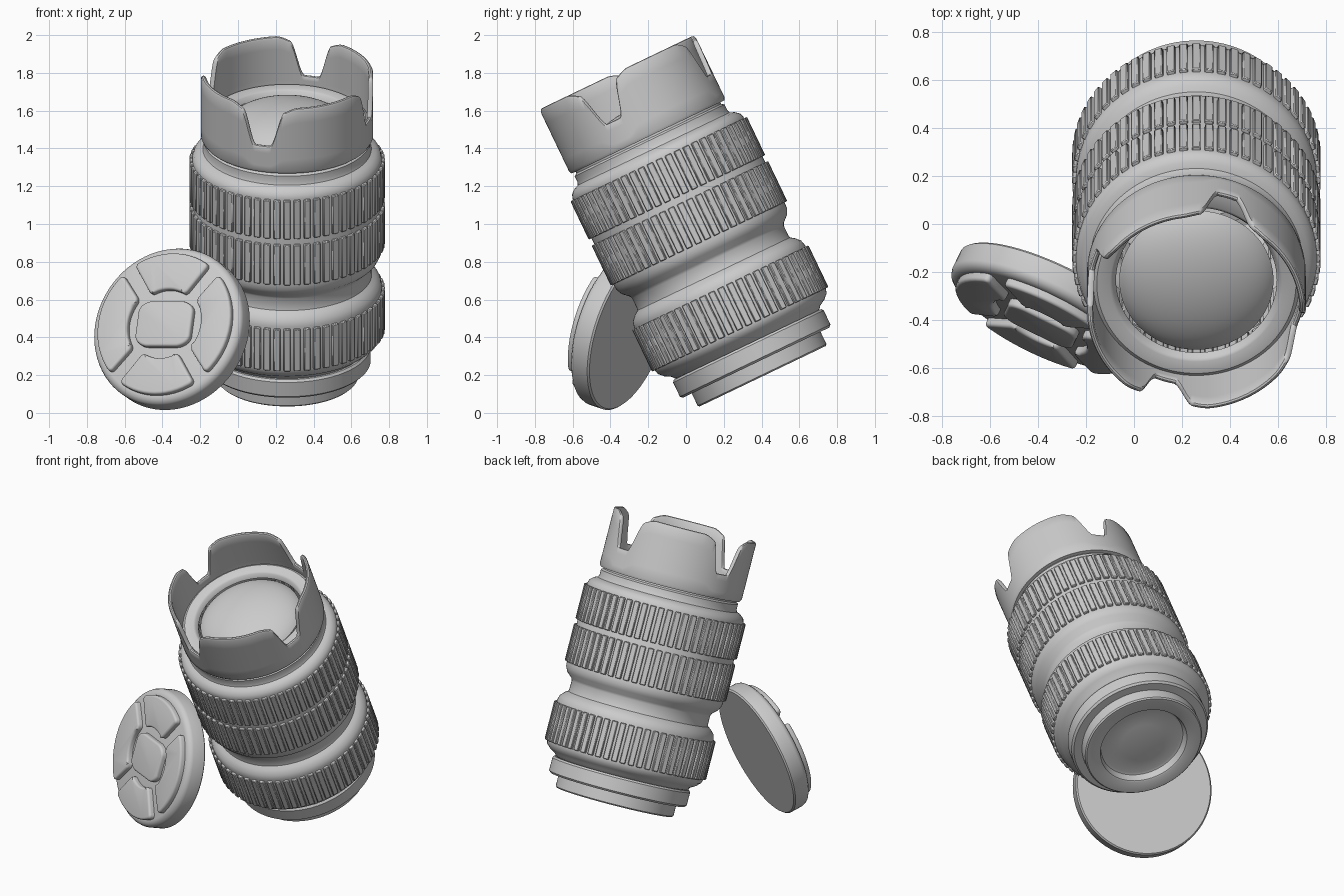
import bpy, bmesh, math
from mathutils import Matrix, Vector

cube = bpy.data.objects.get("Cube")
if cube:
    bpy.data.objects.remove(cube, do_unlink=True)

grey = bpy.data.materials.new("plain_grey")
grey.use_nodes = True
COLOUR = (0.6, 0.6, 0.6, 1)
grey.diffuse_color = COLOUR
grey.node_tree.nodes["Principled BSDF"].inputs["Base Color"].default_value = COLOUR

# Placement frames: the leaning lens, and the cap propped against it
lens_frame = Matrix.Translation((0.26, 0.406, 0.194)) @ Matrix.Rotation(math.radians(25.6), 4, 'X')
cap_z = Vector((-0.42, -0.86, 0.29)).normalized()
cap_x = Vector((0, 0, 1)).cross(cap_z).normalized()
cap_y = cap_z.cross(cap_x)
cap_frame = Matrix.Translation((-0.355, -0.35, 0.447)) @ Matrix((cap_x, cap_y, cap_z)).transposed().to_4x4()


def finish(name, bm, frame, angle=35):
    bmesh.ops.recalc_face_normals(bm, faces=bm.faces)
    mesh = bpy.data.meshes.new(name)
    bm.to_mesh(mesh)
    bm.free()
    mesh.shade_smooth()
    mesh.set_sharp_from_angle(angle=math.radians(angle))
    mesh.materials.append(grey)
    obj = bpy.data.objects.new(name, mesh)
    bpy.context.collection.objects.link(obj)
    obj.matrix_world = frame
    return obj


def revolve(name, profile, frame, segments=128, closed=False):
    """Turn a profile about z; profile is a list of (radius, height) or a function of the angle."""
    bm = bmesh.new()
    columns = []
    for i in range(segments):
        t = math.tau * i / segments
        points = profile(t) if callable(profile) else profile
        columns.append([bm.verts.new((r * math.cos(t), r * math.sin(t), h)) for r, h in points])
    count = len(columns[0])
    for i in range(segments):
        a, b = columns[i], columns[(i + 1) % segments]
        for j in range(count if closed else count - 1):
            k = (j + 1) % count
            bm.faces.new((a[j], b[j], b[k], a[k]))
    bmesh.ops.remove_doubles(bm, verts=bm.verts, dist=1e-5)
    return finish(name, bm, frame)


def bevel(obj, width, segments=2, angle=40):
    mod = obj.modifiers.new("soft_edges", 'BEVEL')
    mod.width, mod.segments = width, segments
    mod.limit_method, mod.angle_limit = 'ANGLE', math.radians(angle)


# Rear mount and flange, with the recessed rear glass
mount = [(0, 0.03), (0.14, 0.035), (0.25, 0.05), (0.265, 0.045), (0.28, 0.005), (0.288, 0),
         (0.37, 0), (0.378, 0.008), (0.378, 0.08), (0.43, 0.08), (0.442, 0.092),
         (0.442, 0.175), (0.432, 0.187), (0.38, 0.187)]
revolve("rear_mount", mount, lens_frame)

# Barrel: two swollen grips joined by narrow necks
barrel = [(0.40, 0.18), (0.425, 0.19), (0.435, 0.205), (0.47, 0.225), (0.495, 0.25), (0.502, 0.275),
          (0.502, 0.53), (0.494, 0.56), (0.47, 0.585), (0.448, 0.60), (0.445, 0.615),
          (0.445, 0.67), (0.452, 0.685), (0.485, 0.715), (0.50, 0.745), (0.502, 0.77),
          (0.502, 1.28), (0.494, 1.305), (0.47, 1.325), (0.446, 1.335), (0.44, 1.35), (0.44, 1.385),
          (0.425, 1.395), (0.425, 1.42), (0.40, 1.42)]
revolve("barrel", barrel, lens_frame)


# Raised grip ribs, in three bands
def ribs(name, low, high, count=60):
    bm = bmesh.new()
    for i in range(count):
        place = (Matrix.Rotation(math.tau * i / count, 4, 'Z')
                 @ Matrix.Translation((0.505, 0, (low + high) / 2))
                 @ Matrix.Diagonal((0.026, 0.036, high - low, 1)))
        bmesh.ops.create_cube(bm, size=1, matrix=place)
    bevel(finish(name, bm, lens_frame), 0.004, 1)


ribs("rear_grip_ribs", 0.275, 0.52)
ribs("middle_grip_ribs", 0.78, 1.015)
ribs("front_grip_ribs", 1.05, 1.275)

# Front ring and domed front glass
revolve("front_ring", [(0.435, 1.46), (0.435, 1.50), (0.415, 1.515), (0.36, 1.515), (0.348, 1.508),
                       (0.335, 1.48)], lens_frame)
dome = [(0.342 * math.sin(a), 1.43 + 0.15 * math.cos(a))
        for a in (math.radians(d) for d in range(0, 71, 5))]
revolve("front_glass", dome, lens_frame)


# Petal hood: a thin tube whose rim dips into four rounded notches
def smooth(x):
    x = min(max(x, 0), 1)
    return x * x * (3 - 2 * x)


def hood_profile(t):
    gap = abs((math.degrees(t) - 73 + 45) % 90 - 45)
    top = 1.56 + 0.185 * smooth((gap - 5) / 10) + 0.04 * smooth((gap - 9) / 16)
    steps = [k / 5 for k in range(6)]
    outer = [(0.456, 1.42 + (top - 1.432) * k) for k in steps]
    inner = [(0.43, top - 0.012 - (top - 1.492) * k) for k in steps]
    return ([(0.42, 1.405), (0.448, 1.405)] + outer
            + [(0.451, top - 0.003), (0.443, top), (0.435, top - 0.003)] + inner)


revolve("petal_hood", hood_profile, lens_frame, 288, closed=True)

# Lens cap disc
cap = [(0, -0.065), (0.425, -0.065), (0.434, -0.056), (0.434, 0.025), (0.428, 0.042), (0.412, 0.055),
       (0.395, 0.06), (0, 0.06)]
revolve("cap_disc", cap, cap_frame, 96)


# Raised pads on the cap face
def pad(name, outline):
    bm = bmesh.new()
    base = bm.faces.new([bm.verts.new((x, y, 0.05)) for x, y in outline])
    extruded = bmesh.ops.extrude_face_region(bm, geom=[base])
    top = [v for v in extruded["geom"] if isinstance(v, bmesh.types.BMVert)]
    bmesh.ops.translate(bm, verts=top, vec=(0, 0, 0.045))
    # Round the corners, then soften the upper edge
    corners = [e for e in bm.edges if abs(e.verts[0].co.z - e.verts[1].co.z) > 0.01
               and e.calc_face_angle(0) > 0.6]
    bmesh.ops.bevel(bm, geom=corners, offset=0.025, segments=4, affect='EDGES', profile=0.5)
    rim = [e for e in bm.edges if min(v.co.z for v in e.verts) > 0.09]
    bmesh.ops.bevel(bm, geom=rim, offset=0.014, segments=3, affect='EDGES', profile=0.5)
    finish(name, bm, cap_frame)


def sector(middle, half_outer, half_inner, inner, outer=0.39, n=14):
    def arc(radius, half):
        angles = [math.radians(middle - half + 2 * half * k / n) for k in range(n + 1)]
        return [(radius * math.cos(a), radius * math.sin(a)) for a in angles]
    return arc(outer, half_outer) + arc(inner, half_inner)[::-1]


for name, middle, half_outer, half_inner, inner in (
        ("left_pad", 0, 44, 38, 0.215), ("upper_pad", 90, 34, 32, 0.19),
        ("right_pad", 180, 44, 38, 0.215), ("lower_pad", 270, 34, 32, 0.19)):
    pad("cap_" + name, sector(middle, half_outer, half_inner, inner))
pad("cap_centre_pad", [(-0.16, -0.09), (-0.11, -0.125), (0.11, -0.125), (0.16, -0.09),
                       (0.16, 0.09), (0.11, 0.125), (-0.11, 0.125), (-0.16, 0.09)])
